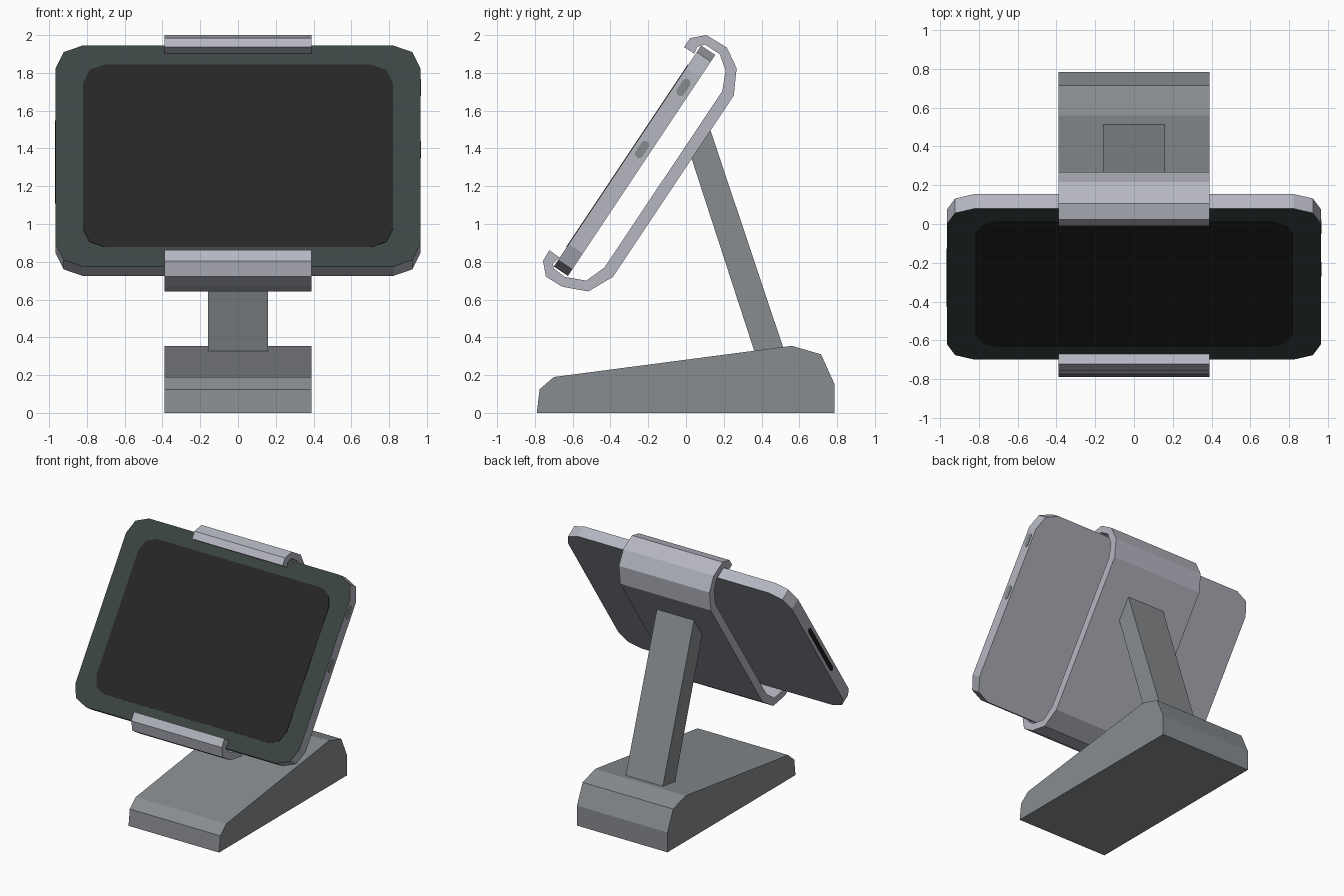
import bpy, bmesh, math
from mathutils import Matrix, Vector

if "Cube" in bpy.data.objects:
    bpy.data.objects.remove(bpy.data.objects["Cube"])


def material(name, rgb):
    m = bpy.data.materials.new(name)
    m.diffuse_color = (*rgb, 1)
    m.use_nodes = True
    m.node_tree.nodes["Principled BSDF"].inputs["Base Color"].default_value = m.diffuse_color
    return m


silver = material("silver metal", (0.46, 0.47, 0.53))
grey = material("stand grey", (0.25, 0.265, 0.28))
bezel = material("dark green bezel", (0.045, 0.06, 0.056))
glass = material("screen black", (0.019, 0.019, 0.019))
black = material("slot black", (0.01, 0.01, 0.011))


def frame(u, v, w, origin=(0, 0, 0)):
    """Matrix whose columns are the outline axes u, v and the extrusion axis w."""
    m = Matrix((u, v, w)).transposed().to_4x4()
    m.translation = origin
    return m


def prism(name, outline, m, lo, hi, mat, cap_mat=None):
    """Extrude a 2D outline from lo to hi; the hi cap may have its own colour."""
    bm = bmesh.new()
    a = [bm.verts.new(m @ Vector((u, v, lo))) for u, v in outline]
    b = [bm.verts.new(m @ Vector((u, v, hi))) for u, v in outline]
    bm.faces.new(a[::-1])
    cap = bm.faces.new(b)
    if cap_mat:
        cap.material_index = 1
    n = len(a)
    for i in range(n):
        j = (i + 1) % n
        bm.faces.new((a[i], a[j], b[j], b[i]))
    bmesh.ops.recalc_face_normals(bm, faces=bm.faces[:])
    me = bpy.data.meshes.new(name)
    bm.to_mesh(me)
    bm.free()
    me.materials.append(mat)
    if cap_mat:
        me.materials.append(cap_mat)
    ob = bpy.data.objects.new(name, me)
    bpy.context.collection.objects.link(ob)
    return ob


def rounded(cu, cv, hu, hv, r, seg=2):
    """Rounded rectangle outline, counter-clockwise."""
    pts = []
    for k, (su, sv) in enumerate(((1, 1), (-1, 1), (-1, -1), (1, -1))):
        for i in range(seg + 1):
            t = math.pi / 2 * (k + i / seg)
            pts.append((cu + su * (hu - r) + r * math.cos(t),
                        cv + sv * (hv - r) + r * math.sin(t)))
    return pts


X, Y, Z = Vector((1, 0, 0)), Vector((0, 1, 0)), Vector((0, 0, 1))
side = frame(Y, Z, X)

# Wedge base
prism("base", [(-0.79, 0), (0.785, 0), (0.785, 0.155), (0.715, 0.31), (0.56, 0.355),
               (-0.70, 0.19), (-0.775, 0.125)], side, -0.39, 0.39, grey)

# Leaning post between base and bracket
prism("post", [(0.362, 0.325), (0.515, 0.345), (0.13, 1.495), (0.03, 1.345)],
      side, -0.16, 0.16, grey)

# Bent strip bracket with hooked ends
outer = [(-0.723, 0.862), (-0.757, 0.805), (-0.742, 0.722), (-0.656, 0.668),
         (-0.517, 0.643), (-0.387, 0.72), (0.253, 1.68), (0.268, 1.825),
         (0.216, 1.935), (0.107, 2.0), (0.022, 1.984), (-0.01, 1.936)]
inner = [(0.044, 1.902), (0.06, 1.938), (0.10, 1.95), (0.178, 1.9), (0.21, 1.812),
         (0.192, 1.703), (-0.433, 0.768), (-0.528, 0.70), (-0.642, 0.72),
         (-0.70, 0.765), (-0.705, 0.79), (-0.67, 0.822)]
prism("bracket", outer + inner, side, -0.39, 0.39, silver)

# Tilted tablet: V runs up the screen, N points out of it
ang = math.atan2(1.17, 0.78)
V = Vector((0, math.cos(ang), math.sin(ang)))
N = X.cross(V)
corner = Vector((0, -0.70, 0.775))
length, thick = 1.406, 0.09
tilt = frame(X, V, N, corner)
prism("tablet_body", rounded(0, length / 2, 0.965, length / 2, 0.143), tilt,
      -thick, 0, silver, bezel)
prism("screen", rounded(0, length / 2, 0.82, 0.58, 0.115), tilt, -0.001, 0.003, glass)

# Buttons on the right edge, long slot on the left edge
edge = frame(V, N, X, corner)
for i, v in enumerate((1.17, 0.775)):
    prism(f"side_button_{i + 1}", rounded(v, -thick / 2, 0.05, 0.023, 0.0229, 4),
          edge, 0.963, 0.968, grey)
prism("side_slot", rounded(0.695, -thick / 2, 0.26, 0.017, 0.0169, 4),
      edge, -0.968, -0.963, black)
